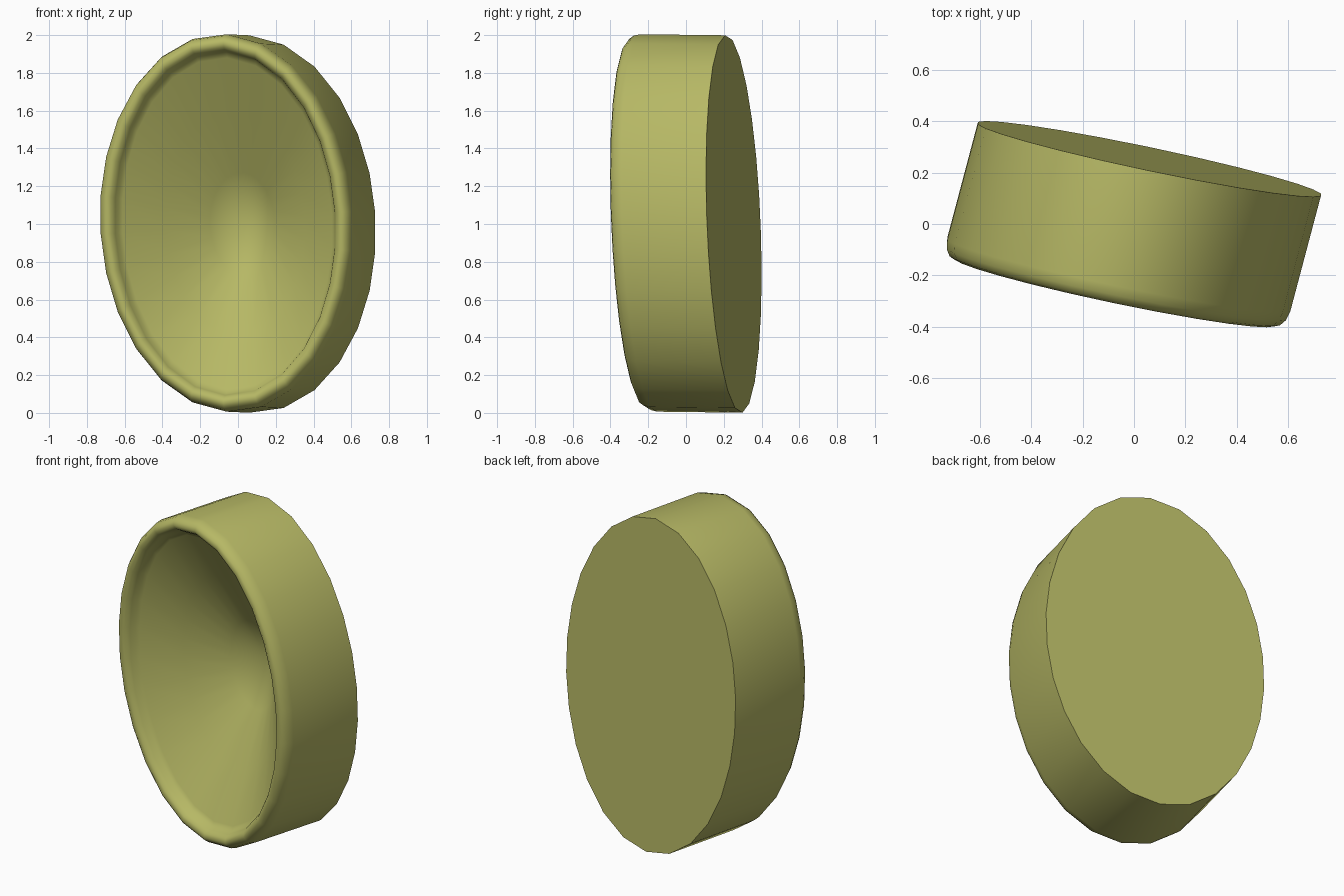
import bpy, bmesh, math
from mathutils import Vector

if "Cube" in bpy.data.objects:
    bpy.data.objects.remove(bpy.data.objects["Cube"])

N = 26
# back-face centre, half axes of the slanted oval, and the direction towards the front
C = Vector((0.06, 0.253, 1.0))
U = Vector((0.67, -0.14, -0.045))
V = Vector((0.0, -0.046, 0.999))
D = Vector((-0.265, -1.0, 0.012))

# wall, rounded lip and cone: (inset from outer wall, distance forward from back)
lip = [(0, 0), (0, 0.45), (0.008, 0.485), (0.025, 0.508), (0.047, 0.517),
       (0.07, 0.508), (0.087, 0.485), (0.097, 0.455)]
cone = [(0.903 * k, 0.455 * k) for k in (0.97, 0.65, 0.3)]   # (scale, forward)

bm = bmesh.new()


def ring(ku, kv, d):
    out = []
    for i in range(N):
        s = 2 * math.pi * (i + 0.5) / N
        t = s - 0.07 * math.sin(2 * s)      # nearly equal edge lengths
        p = U * math.cos(t) * ku + V * math.sin(t) * kv
        out.append(bm.verts.new(C + D * d + p))
    return out


def fan(loop, d):
    pole = bm.verts.new(C + D * d)
    for i in range(N):
        bm.faces.new((loop[i], loop[(i + 1) % N], pole))


rings = [ring(1 - o / 0.68, 1 - o, d) for o, d in lip]
rings += [ring(k * 0.857 / 0.903, k, d) for k, d in cone]
for a, b in zip(rings, rings[1:]):
    for i in range(N):
        j = (i + 1) % N
        bm.faces.new((a[i], a[j], b[j], b[i]))

# flat back and the point of the conical hollow
fan(rings[0], 0.0)
fan(rings[-1], 0.005)
bmesh.ops.recalc_face_normals(bm, faces=bm.faces)

me = bpy.data.meshes.new("oval_cup")
bm.to_mesh(me)
bm.free()
cup = bpy.data.objects.new("oval_cup", me)
bpy.context.collection.objects.link(cup)

mat = bpy.data.materials.new("olive")
mat.diffuse_color = (0.47, 0.48, 0.13, 1)
mat.use_nodes = True
mat.node_tree.nodes["Principled BSDF"].inputs["Base Color"].default_value = mat.diffuse_color
me.materials.append(mat)

bpy.context.view_layer.objects.active = cup
cup.select_set(True)
bpy.ops.object.shade_smooth_by_angle(angle=math.radians(60))
